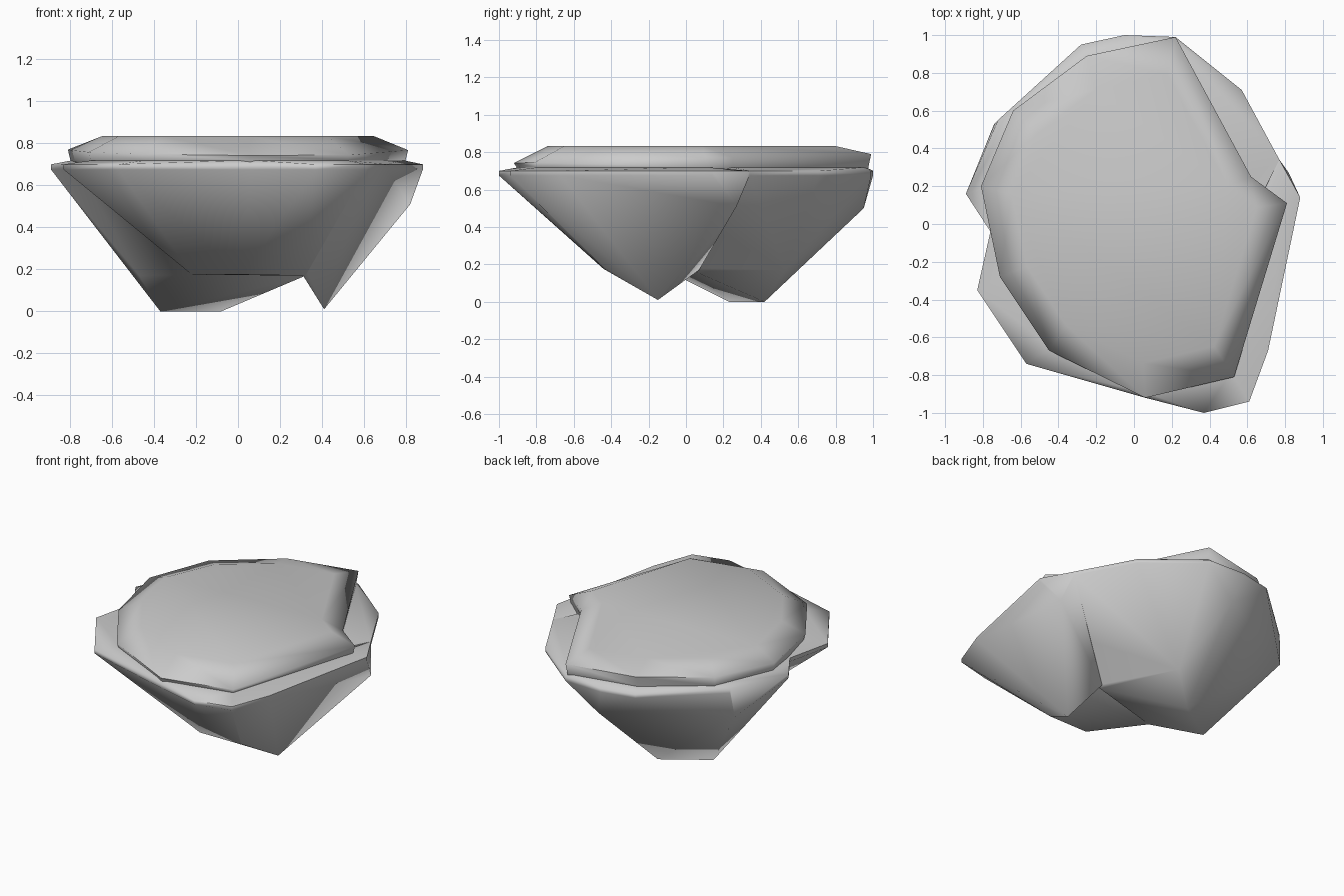
import bpy, bmesh, math

if "Cube" in bpy.data.objects:
    bpy.data.objects.remove(bpy.data.objects["Cube"])

RIM_LOW, RIM_TOP, NECK_Z = 0.675, 0.70, 0.72


def finish(bm, name):
    bmesh.ops.recalc_face_normals(bm, faces=bm.faces)
    mesh = bpy.data.meshes.new(name)
    bm.to_mesh(mesh)
    bm.free()
    obj = bpy.data.objects.new(name, mesh)
    bpy.context.collection.objects.link(obj)
    return obj


def smooth(obj, degrees):
    bpy.ops.object.select_all(action='DESELECT')
    obj.select_set(True)
    bpy.context.view_layer.objects.active = obj
    bpy.ops.object.shade_smooth_by_angle(angle=math.radians(degrees))


def rock_lobe(name, rim, neck, low):
    """Convex chunk: low points, a thin rim, and a slope up to the slab's neck."""
    bm = bmesh.new()
    for x, y in rim:
        bm.verts.new((x, y, RIM_TOP))
        bm.verts.new((x, y, RIM_LOW))
    for x, y in neck:
        bm.verts.new((x * 0.97, y * 0.97, NECK_Z))
    for p in low:
        bm.verts.new(p)
    result = bmesh.ops.convex_hull(bm, input=bm.verts[:])
    loose = list({v for v in result["geom_interior"] if isinstance(v, bmesh.types.BMVert)})
    bmesh.ops.delete(bm, geom=loose, context='VERTS')
    return finish(bm, name)


# Slab outline, shared with the neck of each rock lobe
outline = [(0.22, 0.99), (0.62, 0.25), (0.81, 0.11), (0.53, -0.81), (0.06, -0.92),
           (-0.45, -0.67), (-0.71, -0.28), (-0.81, 0.2), (-0.64, 0.6), (-0.25, 0.89)]

# Back lobe, ending in a short bottom edge
rock = rock_lobe("rock_underside",
    [(-0.76, -0.04), (-0.89, 0.16), (-0.72, 0.55), (-0.28, 0.95), (-0.05, 1.0),
     (0.22, 0.99), (0.57, 0.71), (0.77, 0.34), (0.5, -0.2)],
    outline[7:] + outline[:2],
    [(-0.74, 0.53, 0.51), (0.0, 0.95, 0.5), (-0.47, 0.12, 0.17), (0.08, 0.53, 0.17),
     (-0.37, 0.23, 0), (-0.08, 0.42, 0), (0.31, 0.04, 0.165), (-0.22, -0.12, 0.175)])

# Front lobe with a raised blunt ridge
front = rock_lobe("front_lobe",
    [(-0.76, -0.04), (-0.83, -0.35), (-0.57, -0.74), (0.06, -0.92), (0.37, -1.0),
     (0.61, -0.94), (0.71, -0.67), (0.6, 0.1)],
    outline[3:7],
    [(0.02, -0.44, 0.175), (0.32, -0.43, 0.17), (-0.22, -0.12, 0.175), (0.32, -0.1, 0.17)])

# Right lobe with the pointed tip
right = rock_lobe("right_lobe",
    [(0.37, -1.0), (0.61, -0.94), (0.71, -0.67), (0.78, -0.25), (0.88, 0.14), (0.77, 0.34)],
    outline[2:4],
    [(0.41, -0.15, 0.01), (0.82, 0.27, 0.51), (0.31, -0.43, 0.17),
     (0.32, 0.07, 0.17), (0.22, 0.0, 0.4)])

# Fuse the lobes into one rock
bpy.context.view_layer.objects.active = rock
for lobe in (front, right):
    mod = rock.modifiers.new("fuse", 'BOOLEAN')
    mod.operation = 'UNION'
    mod.solver = 'EXACT'
    mod.object = lobe
    bpy.ops.object.modifier_apply(modifier=mod.name)
    bpy.data.objects.remove(lobe)
smooth(rock, 75)

# Ground slab: one outline stacked at several heights, inset at the top
bm = bmesh.new()
rings = []
for scale, z, tilt in ((0.98, 0.69, 0), (0.985, 0.72, 0), (1.0, 0.765, 0.025), (0.8, 0.834, 0)):
    rings.append([bm.verts.new((x * scale, y * scale, z + tilt * y)) for x, y in outline])
n = len(outline)
for a, b in zip(rings, rings[1:]):
    for i in range(n):
        j = (i + 1) % n
        bm.faces.new((a[i], a[j], b[j], b[i]))
bm.faces.new(rings[0][::-1])
bm.faces.new(rings[-1])
smooth(finish(bm, "top_slab"), 85)
